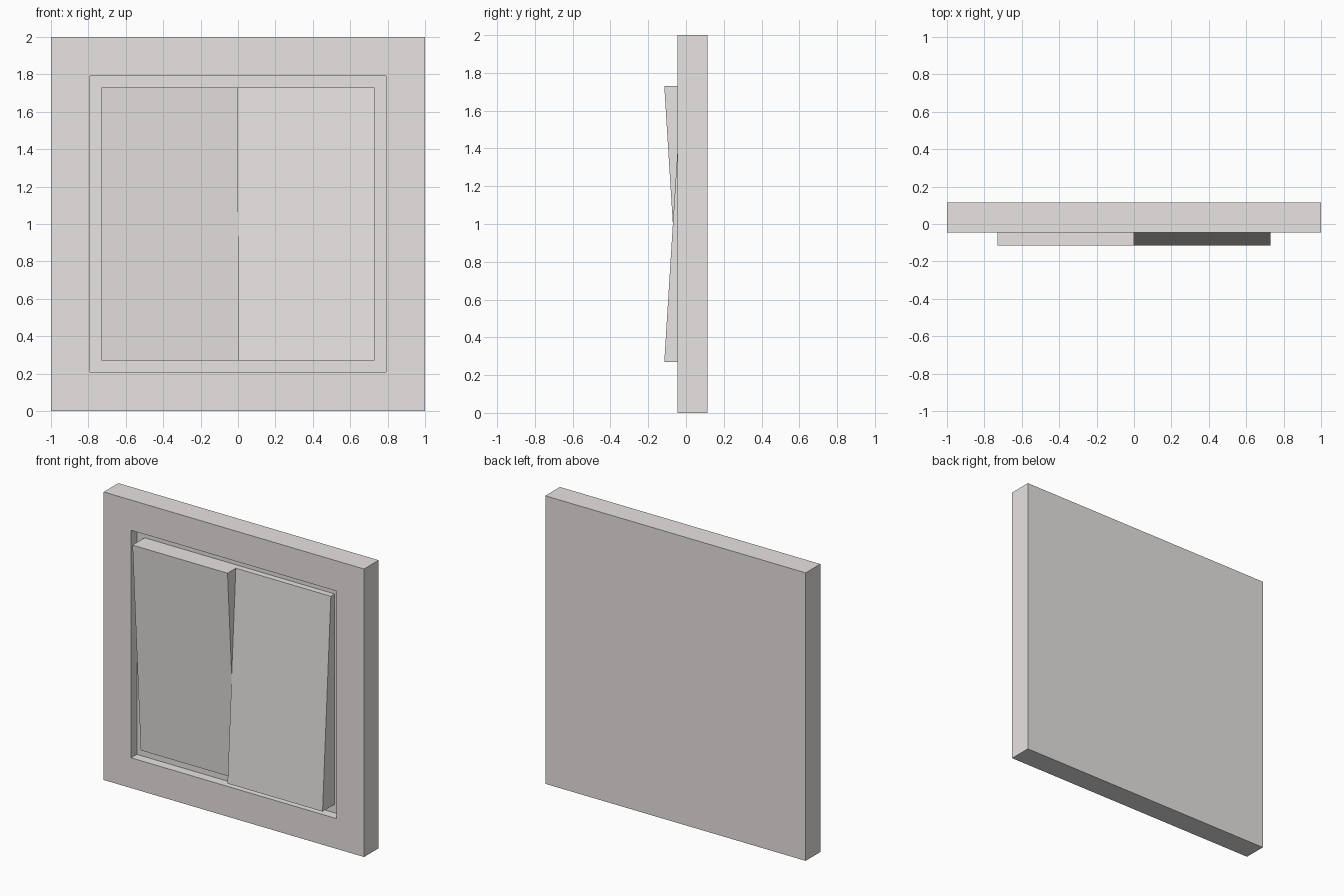
import bpy, bmesh

if "Cube" in bpy.data.objects:
    bpy.data.objects.remove(bpy.data.objects["Cube"])

FRONT, BACK, FLOOR = -0.045, 0.115, 0.018  # y of plate front, plate back, recess floor

# Warm off-white plastic
plastic = bpy.data.materials.new("plastic")
plastic.diffuse_color = (0.80, 0.77, 0.76, 1)
plastic.use_nodes = True
plastic.node_tree.nodes["Principled BSDF"].inputs["Base Color"].default_value = plastic.diffuse_color


def finish(name, bm):
    bmesh.ops.recalc_face_normals(bm, faces=bm.faces)
    mesh = bpy.data.meshes.new(name)
    bm.to_mesh(mesh)
    bm.free()
    mesh.materials.append(plastic)
    obj = bpy.data.objects.new(name, mesh)
    bpy.context.collection.objects.link(obj)
    return obj


# Wall plate with a square, straight-walled recess sunk into its front
bm = bmesh.new()
bmesh.ops.create_cube(bm, size=1)
for v in bm.verts:
    v.co = (v.co.x * 2, FRONT if v.co.y < 0 else BACK, v.co.z * 2 + 1)
bm.normal_update()
front = min(bm.faces, key=lambda f: f.calc_center_median().y)
bmesh.ops.inset_region(bm, faces=[front], thickness=0.21, use_even_offset=True)
floor = bmesh.ops.extrude_discrete_faces(bm, faces=[front])["faces"][0]
bmesh.ops.translate(bm, verts=floor.verts, vec=(0, FLOOR - FRONT, 0))
finish("wall_plate", bm)


# Rocker: a box with a sloping front, resting on the recess floor
def rocker(name, x0, x1, y_bottom, y_top):
    bm = bmesh.new()
    bmesh.ops.create_cube(bm, size=1)
    for v in bm.verts:
        x, y, z = v.co
        face_y = y_top if z > 0 else y_bottom
        v.co = (x1 if x > 0 else x0, FLOOR if y > 0 else face_y, 1 + z * 1.46)
    finish(name, bm)


# Two rockers tilted opposite ways
rocker("left_rocker", -0.73, 0, -0.024, -0.115)
rocker("right_rocker", 0, 0.73, -0.115, -0.024)
